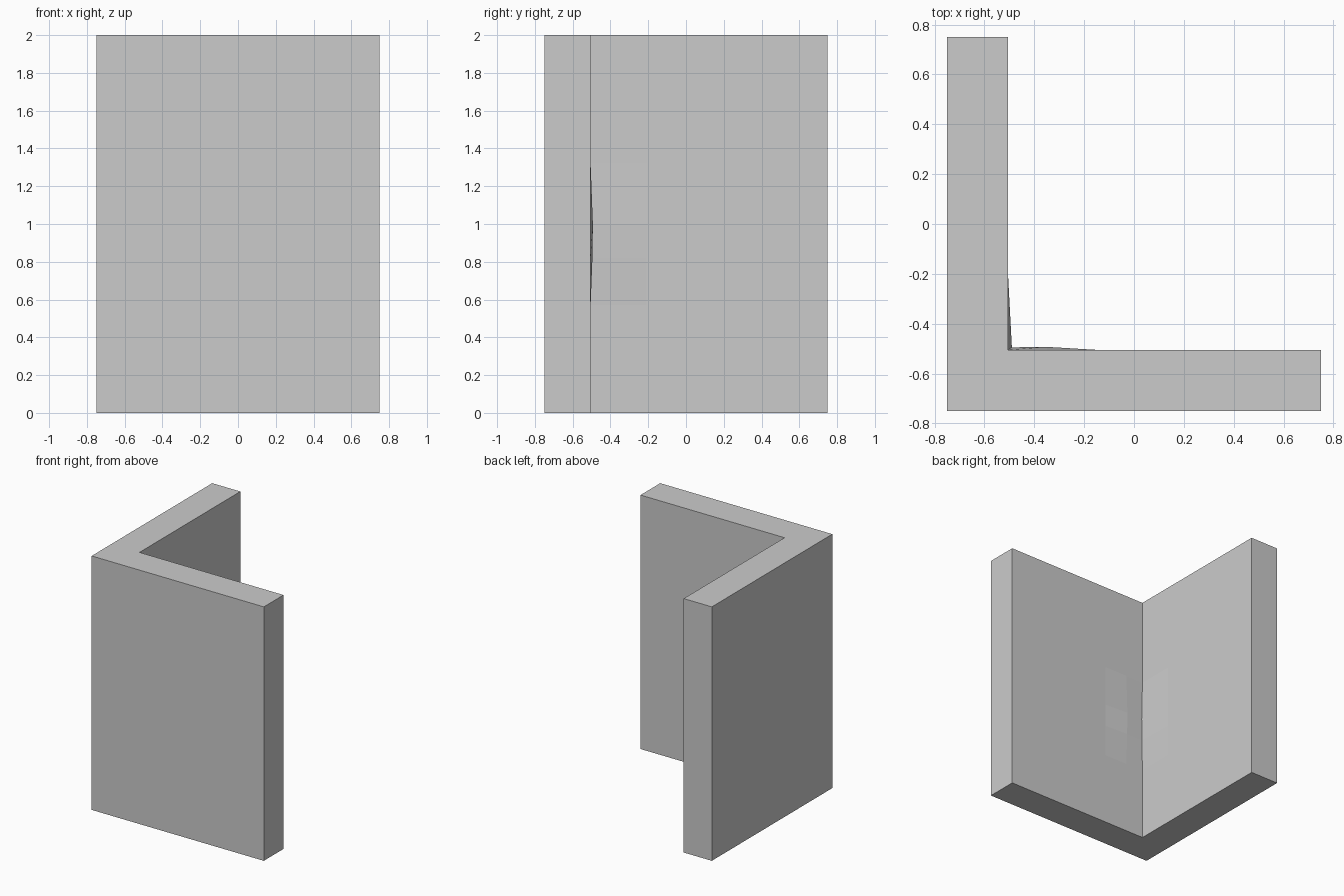
import bpy, bmesh

if "Cube" in bpy.data.objects:
    bpy.data.objects.remove(bpy.data.objects["Cube"])

# L-shaped outline; points 3..6 run along the inner faces
O, I = 0.75, -0.505
outline = [(-O, -O), (O, -O), (O, I), (-0.15, I), (-0.35, I), (I, I), (I, -0.21), (I, O), (-O, O)]
# faint swelling around the inner corner at mid height
swell = {4: (0, 0.012), 5: (0.015, 0.01)}
levels = [(0, 0), (0.57, 0), (0.82, 0.8), (1.0, 1), (1.32, 0), (2, 0)]

bm = bmesh.new()
rings = []
for z, k in levels:
    ring = []
    for i, (x, y) in enumerate(outline):
        dx, dy = swell.get(i, (0, 0))
        ring.append(bm.verts.new((x + k * dx, y + k * dy, z)))
    rings.append(ring)

# walls
n = len(outline)
for a, b in zip(rings, rings[1:]):
    for i in range(n):
        j = (i + 1) % n
        bm.faces.new((a[i], a[j], b[j], b[i]))

# bottom and top
bm.faces.new(rings[0][::-1])
bm.faces.new(rings[-1])
bmesh.ops.recalc_face_normals(bm, faces=bm.faces[:])

mesh = bpy.data.meshes.new("corner_wall")
bm.to_mesh(mesh)
bm.free()
bpy.context.collection.objects.link(bpy.data.objects.new("corner_wall", mesh))
